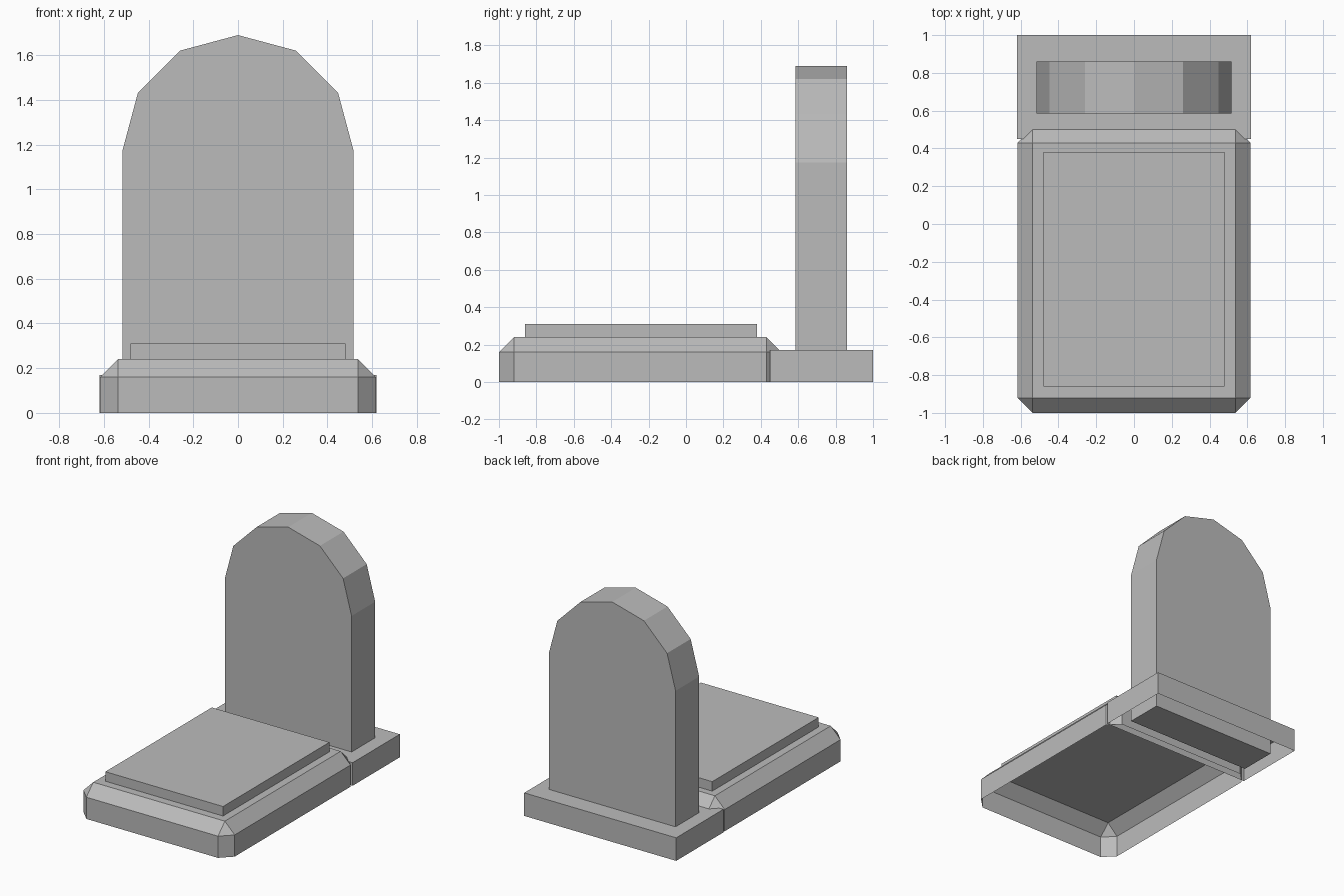
import bpy, math

if "Cube" in bpy.data.objects:
    bpy.data.objects.remove(bpy.data.objects["Cube"])

stone = bpy.data.materials.new("grey stone")
stone.diffuse_color = (0.5, 0.5, 0.5, 1)
stone.use_nodes = True
stone.node_tree.nodes["Principled BSDF"].inputs["Base Color"].default_value = stone.diffuse_color


def make(name, verts, faces):
    mesh = bpy.data.meshes.new(name)
    mesh.from_pydata(verts, [], faces)
    mesh.materials.append(stone)
    obj = bpy.data.objects.new(name, mesh)
    bpy.context.collection.objects.link(obj)
    return obj


def open_box(name, x, y0, y1, z0, z1):
    """Box without an underside, symmetric in x."""
    ring = [(-x, y0), (x, y0), (x, y1), (-x, y1)]
    verts = [(a, b, z) for z in (z0, z1) for a, b in ring]
    faces = [(i, (i + 1) % 4, (i + 1) % 4 + 4, i + 4) for i in range(4)]
    return make(name, verts, faces + [(4, 5, 6, 7)])


# plinth under the headstone, and the raised lid on the grave
open_box("headstone_plinth", 0.62, 0.45, 1.0, 0.0, 0.17)
open_box("grave_lid", 0.48, -0.86, 0.38, 0.24, 0.31)

# grave bed: cut vertical corners and a chamfered top, open underneath
X, F, B, C = 0.617, -1.0, 0.51, 0.08
x, f, b = X - C, F + C, B - C
octagon = [(-x, F), (x, F), (X, f), (X, b), (x, B), (-x, B), (-X, b), (-X, f)]
verts = [(p, q, z) for z in (0.0, 0.16) for p, q in octagon]
verts += [(-x, f, 0.24), (x, f, 0.24), (x, b, 0.24), (-x, b, 0.24)]
faces = [(i, (i + 1) % 8, (i + 1) % 8 + 8, i + 8) for i in range(8)]
for k in range(4):
    n = (k + 1) % 4
    lo = 8 + 2 * k
    faces.append((lo, lo + 1, 16 + n, 16 + k))                      # sloped edge
    faces.append((lo + 1, 8 + (2 * k + 2) % 8, 16 + n))             # corner triangle
faces.append((16, 17, 18, 19))
make("grave_bed", verts, faces)

# headstone: upright slab with a six-sided arch
R = 0.517
profile = [(-R, 0.0), (R, 0.0)]
profile += [(R * math.cos(math.pi * i / 6), 1.173 + R * math.sin(math.pi * i / 6))
            for i in range(7)]
n = len(profile)
verts = [(p, y, z) for y in (0.585, 0.86) for p, z in profile]
faces = [tuple(range(n)), tuple(range(2 * n - 1, n - 1, -1))]
faces += [((i + 1) % n, i, i + n, (i + 1) % n + n) for i in range(n)]
make("headstone", verts, faces)
